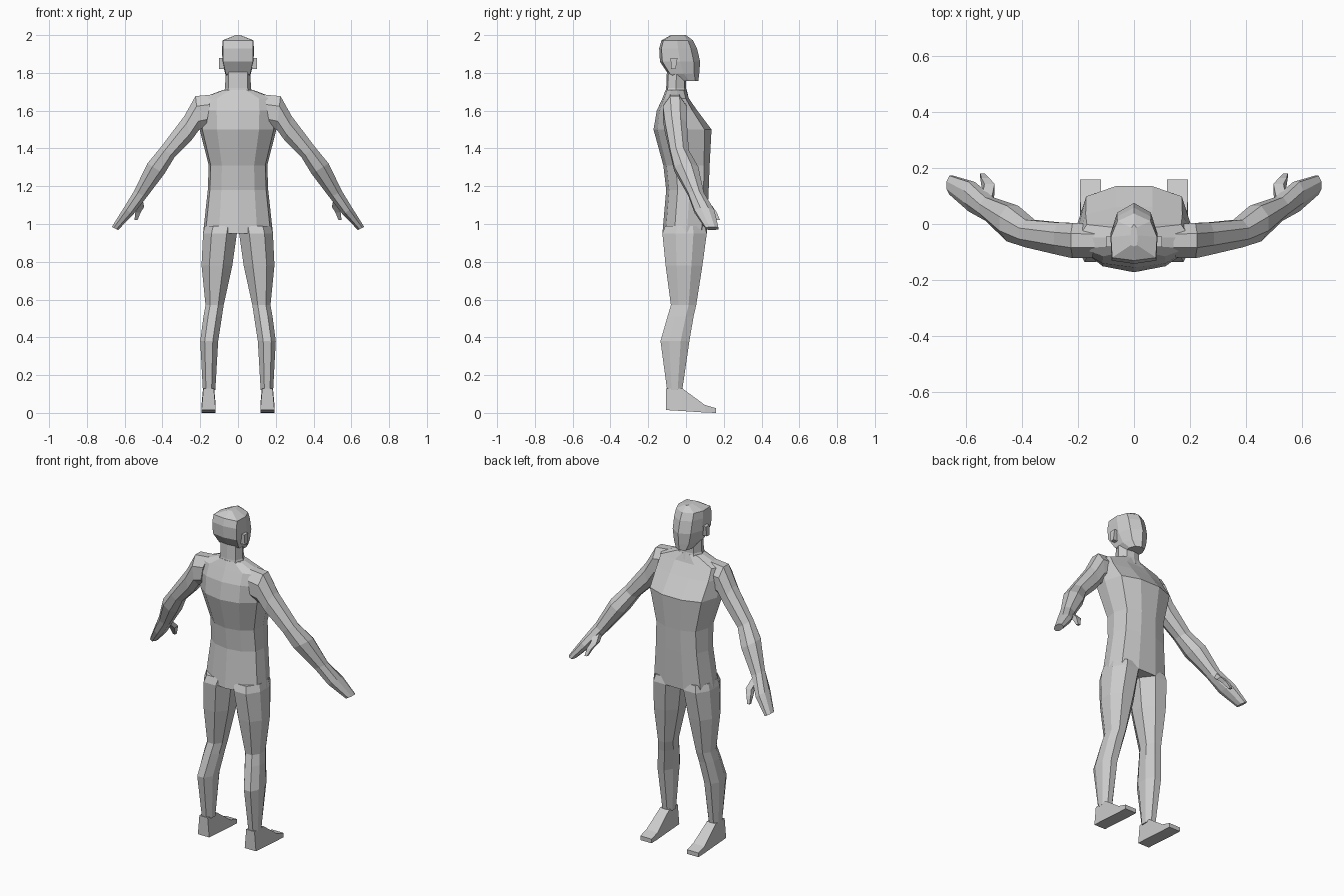
import bpy, bmesh
from mathutils import Vector

skin = bpy.data.materials.new("plain grey")
skin.diffuse_color = (0.6, 0.6, 0.6, 1)


def loft(name, rings, mirrored=False):
    """Skin a list of equal-length rings, cap both ends, keep flat faces."""
    bm = bmesh.new()
    loops = [[bm.verts.new(p) for p in ring] for ring in rings]
    n = len(loops[0])
    for a, b in zip(loops, loops[1:]):
        for i in range(n):
            j = (i + 1) % n
            bm.faces.new((a[i], a[j], b[j], b[i]))
    bm.faces.new(loops[0])
    bm.faces.new(loops[-1])
    bmesh.ops.recalc_face_normals(bm, faces=bm.faces)
    mesh = bpy.data.meshes.new(name)
    bm.to_mesh(mesh)
    bm.free()
    mesh.materials.append(skin)
    ob = bpy.data.objects.new(name, mesh)
    bpy.context.collection.objects.link(ob)
    if mirrored:
        ob.modifiers.new("mirror", 'MIRROR')
        ob.modifiers["mirror"].use_mirror_merge = False
    return ob


def body_ring(z, w, back, front, shape):
    """Symmetric horizontal ring; shape = right half as (x share, depth share)."""
    d = front - back
    half = [(x * w, back + t * d) for x, t in shape]
    left = [(-x, y) for x, y in reversed(half) if x > 0]
    return [(x, y, z) for x, y in half + left]


# Torso: broad chest, narrow waist, sloping shoulders
TORSO = [(0, 0), (0.55, 0.07), (0.93, 0.27), (1, 0.55), (0.84, 0.88), (0.32, 1)]
loft("torso", [body_ring(*r, TORSO) for r in [
    (0.95, 0.185, -0.125, 0.11), (1.18, 0.16, -0.105, 0.12),
    (1.31, 0.155, -0.12, 0.125), (1.50, 0.203, -0.172, 0.135),
    (1.60, 0.205, -0.155, 0.06), (1.665, 0.20, -0.125, 0.015),
    (1.71, 0.078, -0.108, 0.0)]])

# Neck
NECK = [(0, 0), (0.75, 0.08), (1, 0.5), (0.65, 0.92), (0, 1)]
loft("neck", [body_ring(*r, NECK) for r in [
    (1.68, 0.085, -0.112, 0.012), (1.72, 0.068, -0.105, 0.0),
    (1.84, 0.066, -0.10, 0.0)]])

# Head: square back, wedge-shaped face
HEAD = [(0, 0), (0.95, 0.06), (1, 0.5), (0.72, 0.84), (0, 1)]
loft("head", [body_ring(*r, HEAD) for r in [
    (1.757, 0.045, -0.03, 0.065), (1.795, 0.068, -0.095, 0.07),
    (1.86, 0.083, -0.138, 0.075), (1.93, 0.084, -0.142, 0.058),
    (1.972, 0.082, -0.13, 0.037), (2.0, 0.012, -0.08, 0.0)]])

# Ears
loft("ears", [[(x, -0.082, 1.88), (x, -0.045, 1.88), (x, -0.055, 1.82), (x, -0.078, 1.82)]
              for x in (0.07, 0.1)], True)

# Legs: octagonal rings of inner x, outer x, back y, front y
OCT = [(0.3, 0), (0.75, 0), (1, 0.3), (1, 0.7), (0.75, 1), (0.3, 1), (0, 0.7), (0, 0.3)]


def leg_ring(z, x0, x1, y0, y1):
    return [(x0 + u * (x1 - x0), y0 + v * (y1 - y0), z) for u, v in OCT]


loft("legs", [leg_ring(*r) for r in [
    (0.99, 0.0, 0.175, -0.11, 0.10), (0.95, 0.006, 0.185, -0.125, 0.11),
    (0.78, 0.03, 0.193, -0.108, 0.087), (0.57, 0.076, 0.172, -0.08, 0.054),
    (0.51, 0.085, 0.183, -0.098, 0.04), (0.38, 0.105, 0.20, -0.135, 0.018),
    (0.12, 0.12, 0.186, -0.10, -0.02)]], True)

# Feet: rings run from heel to toe (y, sole z, top z)
loft("feet", [[(0.118, y, lo), (0.193, y, lo), (0.193 - s, y, hi), (0.118 + s, y, hi)]
              for y, lo, hi, s in [(-0.105, 0.015, 0.13, 0.01), (-0.02, 0.01, 0.13, 0.008),
                                   (0.10, 0.002, 0.042, 0), (0.158, 0.0, 0.025, 0)]], True)


def arm_ring(top, low, y0, y1):
    """Ring between an outer and an inner (x, z) point, y0 to y1 deep."""
    a, b = Vector((top[0], 0, top[1])), Vector((low[0], 0, low[1]))
    return [a.lerp(b, u) + Vector((0, y0 + v * (y1 - y0), 0)) for u, v in OCT]


# Arms, tapering into mitten hands
loft("arms", [arm_ring(*r) for r in [
    ((0.14, 1.685), (0.17, 1.51), -0.12, 0.0),
    ((0.225, 1.677), (0.205, 1.50), -0.122, 0.004),
    ((0.285, 1.57), (0.245, 1.445), -0.11, 0.005),
    ((0.41, 1.405), (0.335, 1.355), -0.083, 0.015),
    ((0.48, 1.32), (0.39, 1.265), -0.062, 0.065),
    ((0.55, 1.175), (0.485, 1.14), 0.012, 0.095),
    ((0.605, 1.085), (0.555, 1.05), 0.045, 0.15),
    ((0.668, 0.985), (0.635, 0.968), 0.105, 0.172)]], True)

# Thumbs
loft("thumbs", [[(x - r, y - r, z), (x + r, y - r, z), (x + r, y + r, z), (x - r, y + r, z)]
                for x, y, z, r in [(0.525, 0.075, 1.14, 0.018), (0.515, 0.125, 1.09, 0.018),
                                   (0.53, 0.15, 1.06, 0.014), (0.54, 0.172, 1.02, 0.008)]], True)
